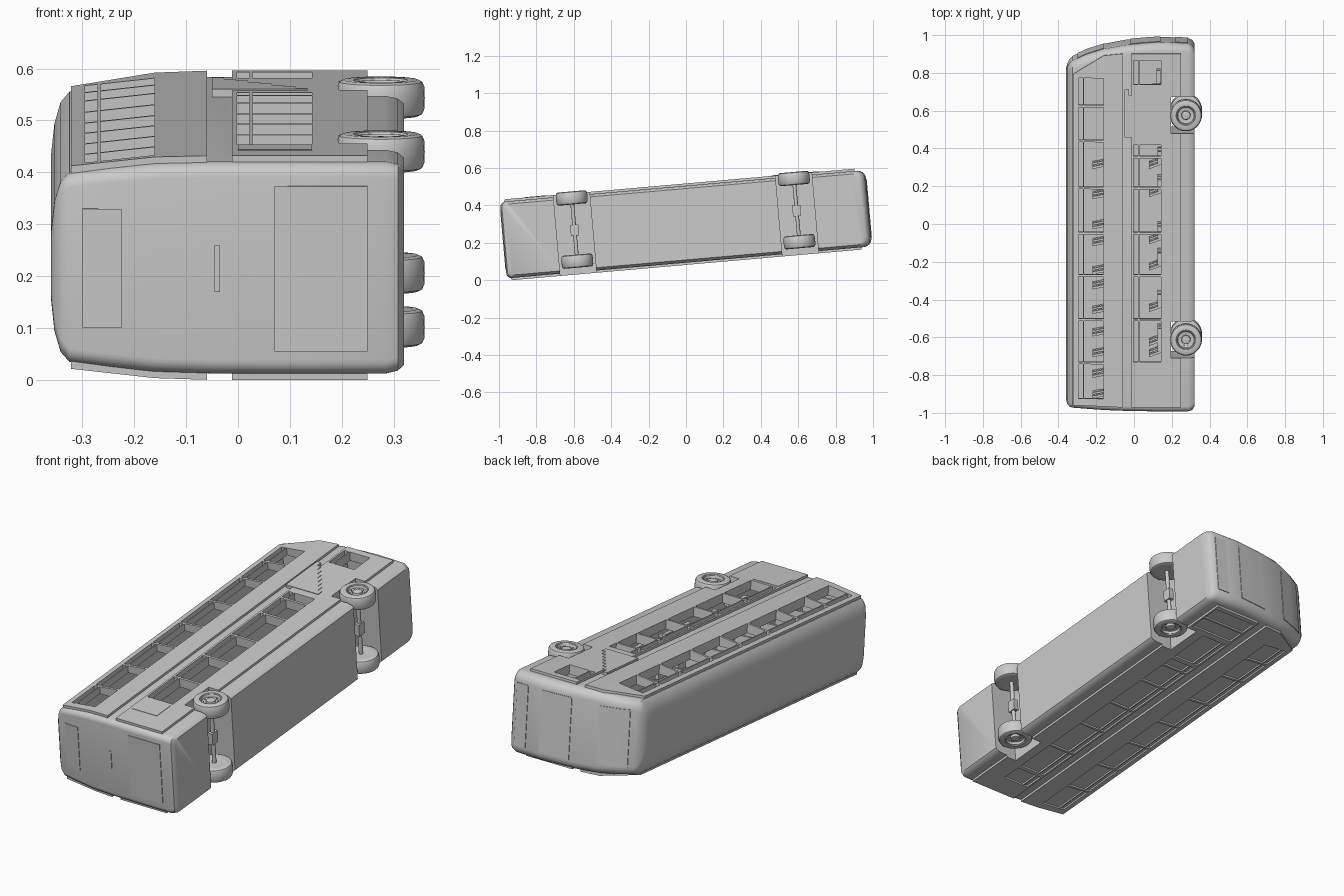
import bpy, bmesh, math
from mathutils import Matrix, Vector

if "Cube" in bpy.data.objects:
    bpy.data.objects.remove(bpy.data.objects["Cube"])

# Working frame: y = bus length (front +y), -x = bus up, z = bus width; tilted at the end
# Body stations: x, rear y, front y, half width
ST = [(-.360, -.925, .825, .07), (-.354, -.945, .845, .125), (-.342, -.957, .866, .165),
      (-.325, -.961, .882, .184), (-.25, -.966, .917, .193), (-.16, -.972, .945, .202),
      (-.05, -.976, .966, .205), (.06, -.978, .977, .205), (.14, -.979, .982, .205),
      (.285, -.979, .976, .205), (.308, -.972, .966, .200), (.32, -.955, .95, .190)]
made = []

def at(x, k):
    for a, b in zip(ST, ST[1:]):
        if x <= b[0]:
            t = max(0, (x - a[0]) / (b[0] - a[0]))
            return a[k] + t * (b[k] - a[k])
    return ST[-1][k]

def finish(bm, name, smooth=False, keep=True):
    bmesh.ops.recalc_face_normals(bm, faces=bm.faces)
    me = bpy.data.meshes.new(name)
    bm.to_mesh(me)
    bm.free()
    ob = bpy.data.objects.new(name, me)
    bpy.context.collection.objects.link(ob)
    if keep:
        made.append((ob, smooth))
    else:
        ob.hide_render = True
    return ob

def loft(bm, rings, closed=True, caps=True):
    vs = [[bm.verts.new(p) for p in r] for r in rings]
    n = len(vs[0])
    for a, b in zip(vs, vs[1:]):
        for i in range(n if closed else n - 1):
            j = (i + 1) % n
            bm.faces.new((a[i], a[j], b[j], b[i]))
    if caps:
        bm.faces.new(vs[0])
        bm.faces.new(vs[-1])

def box(bm, x0, x1, y0, y1, z0, z1, lean=0):
    loft(bm, [[(x, y0 + d, z0), (x, y1 + d, z0), (x, y1 + d, z1), (x, y0 + d, z1)]
              for x, d in ((x0, lean), (x1, 0))])

def wall(bm, poly, side, lo, hi):
    # slab following the side wall, poly in (x, y), offsets from the wall surface
    loft(bm, [[(x, y, side * (at(x, 3) + o)) for x, y in poly] for o in (lo, hi)])

def rect(x0, x1, y0, y1):
    return [(x0, y0), (x1, y0), (x1, y1), (x0, y1)]

def boolean(ob, cutter):
    m = ob.modifiers.new("cut", 'BOOLEAN')
    m.operation, m.solver, m.object = 'DIFFERENCE', 'EXACT', cutter
    bpy.context.view_layer.objects.active = ob
    bpy.ops.object.modifier_apply(modifier=m.name)

# Body shell: stacked rounded rectangles
def ring(x, r, f, h):
    pts = []
    for cy, cz, rad, a0 in ((f, h, .045, 0), (r, h, .028, 90), (r, -h, .028, 180), (f, -h, .045, 270)):
        for i in range(7):
            a = math.radians(a0 + 15 * i)
            sy, sz = (1 if cy > 0 else -1), (1 if cz > 0 else -1)
            pts.append((x, cy - sy * rad + rad * math.cos(a), cz - sz * rad + rad * math.sin(a)))
    return pts

bm = bmesh.new()
loft(bm, [ring(*s) for s in ST])
body = finish(bm, "body", True)

# Cutters: two deck cavities, wheel bays, windows
bm = bmesh.new()
box(bm, -.315, -.06, -.94, .83, -.165, .165)
box(bm, -.015, .18, -.94, .925, -.17, .17)
for y in (.597, -.595):
    box(bm, .195, .5, y - .097, y + .097, -.4, .4)
cavity = finish(bm, "cavity_cutter", keep=False)

UP = [.80, .645, .46, .21, -.03, -.255, -.49, -.72, -.915]
LOW = [.445, .375, .21, -.03, -.255, -.49, -.72]
cuts = []
for side in (1, -1):
    bm = bmesh.new()
    lo = -.07 if side > 0 else .003
    panes = [(-.295, -.161, a, b) for a, b in zip(UP, UP[1:])]
    panes += [(-.002, .143, a, b) for a, b in zip(LOW, LOW[1:])]
    if side > 0:
        panes += [(-.002, .143, .895, .755)]
    else:
        panes += [(-.002, .143, .69, .46), (-.002, .143, -.73, -.845)]
    for x0, x1, a, b in panes:
        wall(bm, rect(x0, x0 + .024, b + .006, a - .006), side, lo, .06)
        wall(bm, rect(x0 + .030, x1, b + .006, a - .006), side, lo, .06)
    if side < 0:    # entrance door leaves
        for y in (.72, .815):
            wall(bm, rect(.0, .24, y, y + .085), side, lo, .06)
    cuts.append(finish(bm, "window_cutter", keep=False))
boolean(body, cavity)
boolean(body, cuts[0])

# Raised side panels carrying the windows
for side, cut, tag in ((1, cuts[0], "right"), (-1, cuts[1], "left")):
    for name, poly in (
            ("upper_panel", [(-.322, -.945), (-.16, -.95), (-.16, .915), (-.322, .815)]),
            ("middle_panel", [(-.16, -.95), (-.06, -.955), (-.06, .925), (-.16, .915)]),
            ("lower_panel", [(-.012, -.955), (.25, -.955), (.25, -.692), (.195, -.692), (.195, -.498),
                             (.25, -.498), (.25, .5), (.195, .5), (.195, .694), (.25, .694),
                             (.25, .925), (-.012, .925)])):
        bm = bmesh.new()
        wall(bm, poly, side, -.006, .012)
        boolean(finish(bm, f"{tag}_{name}"), cut)
for c in cuts + [cavity]:
    bpy.data.objects.remove(c)

# Stair panel behind the driver and blank rear panel
bm = bmesh.new()
poly = [(-.05, .48), (-.05, .735)]
for i in range(8):
    y = .735 - .032 * i
    poly += [(-.05 + .023 * (i + 1), y), (-.05 + .023 * (i + 1), y - .032)]
wall(bm, poly[:-1] + [(.134, .48)], 1, -.004, .015)
finish(bm, "stair_panel")
bm = bmesh.new()
wall(bm, rect(.0, .143, -.845, -.73), 1, .0, .014)
finish(bm, "rear_side_panel")

# Thin panels on the two ends
def end_panel(name, x0, x1, h, k, n=6):
    s = -1 if k == 1 else 1
    bm = bmesh.new()
    xs = [x0 + (x1 - x0) * i / n for i in range(n + 1)]
    loft(bm, [[(x, at(x, k) + s * o, z) for o, z in ((-.006, -h), (.003, -h), (.003, h), (-.006, h))] for x in xs])
    finish(bm, name, True)

end_panel("rear_window", -.30, -.225, .115, 1)
end_panel("engine_cover", .07, .25, .16, 1)
end_panel("rear_plate", -.045, -.035, .045, 1)
end_panel("upper_windscreen", -.30, -.16, .145, 2)
end_panel("windscreen", -.02, .14, .155, 2)
end_panel("front_bumper", .22, .285, .155, 2)

# Seats on both decks
def seats(name, ys, floor, top):
    bm = bmesh.new()
    for y in ys:
        for z in (-.13, -.075, .075, .13):
            box(bm, top, floor - .03, y - .008, y + .006, z - .025, z + .025, lean=-.025)
            box(bm, floor - .055, floor - .035, y, y + .06, z - .025, z + .025)
            box(bm, floor - .035, floor, y + .02, y + .04, z - .006, z + .006)
    finish(bm, name)

seats("upper_seats", [.34, .18, .02, -.07, -.22, -.30, -.43, -.55, -.66, -.77, -.88], -.06, -.22)
seats("lower_seats", [.34, .19, -.06, -.20, -.42, -.60, -.66], .18, .08)

# Driver cab: seat, steering wheel and bulkhead
bm = bmesh.new()
box(bm, .04, .15, .745, .76, .04, .15, lean=-.02)
box(bm, .12, .14, .76, .83, .04, .15)
finish(bm, "driver_seat")
bm = bmesh.new()
box(bm, -.015, .18, .715, .722, .0, .168)
finish(bm, "cab_bulkhead")

# Wheels (turned profile) and axles
def lathe(bm, prof, cx, cy, cz, s, n=36):
    loft(bm, [[(cx + r * math.cos(math.tau * i / n), cy + r * math.sin(math.tau * i / n), cz + s * w)
               for i in range(n)] for r, w in prof])

TYRE = [(.05, -.033), (.072, -.035), (.080, -.031), (.084, -.022), (.085, 0), (.084, .022), (.080, .031),
        (.072, .035), (.052, .034), (.050, .030), (.047, .030), (.043, .018), (.024, .014),
        (.022, .026), (.012, .029)]
for y, tag in ((.597, "front"), (-.595, "rear")):
    for z, s, sd in ((.193, 1, "right"), (-.146, -1, "left")):
        bm = bmesh.new()
        lathe(bm, TYRE, .275, y, z, s)
        for i in range(10):
            a = math.tau * i / 10
            lathe(bm, [(.003, .012), (.003, .021)], .275 + .034 * math.cos(a), y + .034 * math.sin(a), z, s, 6)
        finish(bm, f"{tag}_{sd}_wheel", True)
    bm = bmesh.new()
    lathe(bm, [(.010, -.13), (.010, .17)], .275, y, 0, 1, 16)
    box(bm, .262, .288, y - .022, y + .022, -.01, .05)
    finish(bm, f"{tag}_axle", True)

# Tilt the whole bus, set it on the ground and centre it
rot = Matrix.Rotation(math.radians(5), 4, 'X')
pts = []
for ob, _ in made:
    ob.data.transform(rot)
    pts += [v.co for v in ob.data.vertices]
lo = [min(p[i] for p in pts) for i in range(3)]
hi = [max(p[i] for p in pts) for i in range(3)]
shift = Matrix.Translation((-(lo[0] + hi[0]) / 2, -(lo[1] + hi[1]) / 2, -lo[2]))
for ob, smooth in made:
    ob.data.transform(shift)
    if smooth:
        bpy.ops.object.select_all(action='DESELECT')
        ob.select_set(True)
        bpy.context.view_layer.objects.active = ob
        bpy.ops.object.shade_smooth_by_angle(angle=math.radians(35))
